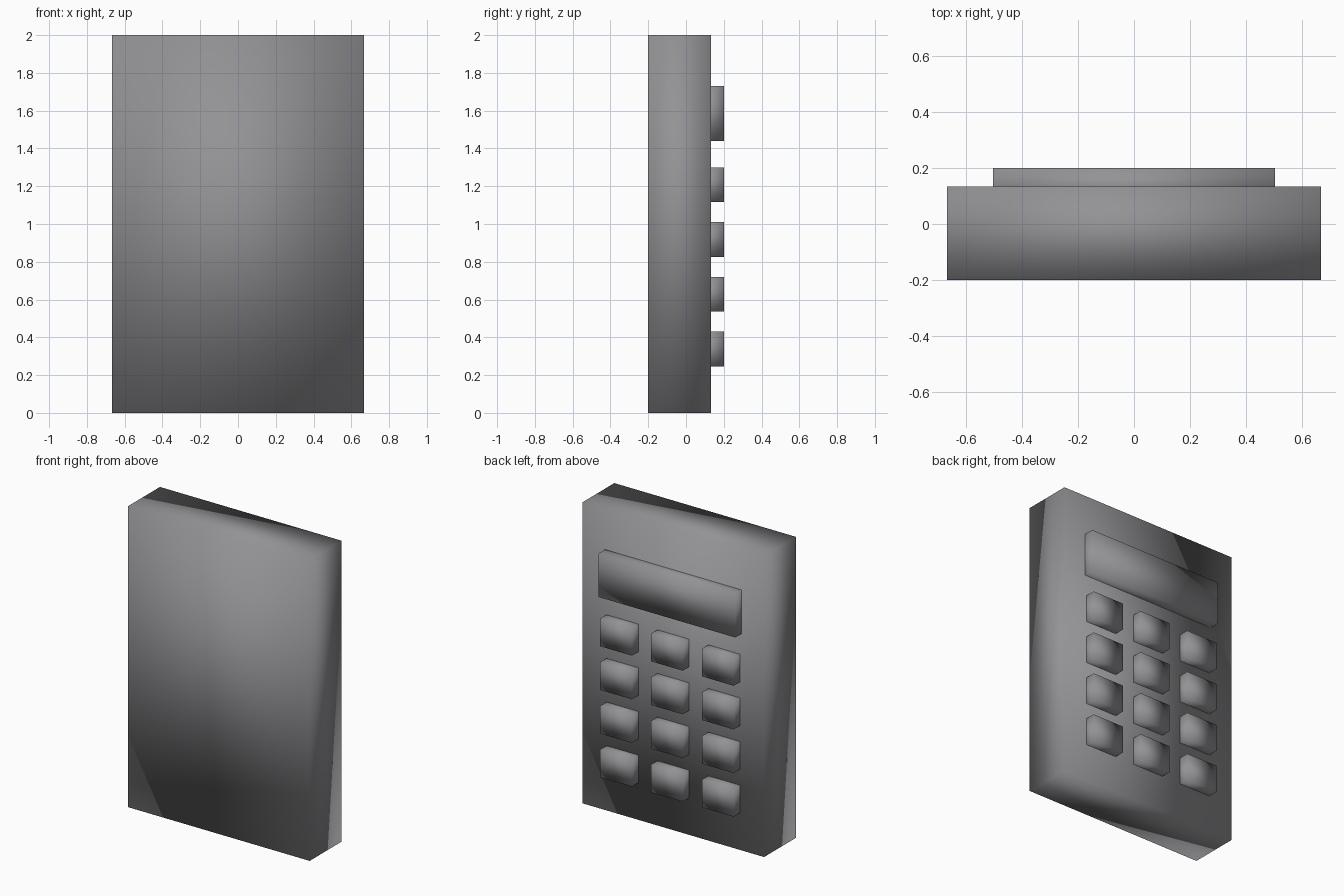
import bpy

if "Cube" in bpy.data.objects:
    bpy.data.objects.remove(bpy.data.objects["Cube"])

# Dark grey plastic
plastic = bpy.data.materials.new("dark_plastic")
plastic.diffuse_color = (0.29, 0.29, 0.305, 1)
plastic.use_nodes = True
plastic.node_tree.nodes["Principled BSDF"].inputs["Base Color"].default_value = plastic.diffuse_color


def box(name, x, y, z):
    """Smooth-shaded box from (min, max) ranges on each axis."""
    ranges = (x, y, z)
    bpy.ops.mesh.primitive_cube_add(size=1, location=[(a + b) / 2 for a, b in ranges])
    obj = bpy.context.object
    obj.name = name
    obj.scale = [b - a for a, b in ranges]
    bpy.ops.object.transform_apply(location=False, rotation=False, scale=True)
    bpy.ops.object.shade_smooth()
    obj.data.materials.append(plastic)
    return obj


# Display and keys are sunk into the casing face at y = 0.133
RAISED = (0.067, 0.2)

# Casing
box("casing", (-0.667, 0.667), (-0.2, 0.133), (0, 2))

# Display
box("display", (-0.502, 0.502), RAISED, (1.44, 1.73))

# Keypad: four rows of three keys
KEY_W, KEY_H = 0.233, 0.184
for row in range(4):
    z = 0.246 + row * 0.29
    for col in range(3):
        x = (col - 1) * 0.374
        box(f"key_{row + 1}_{col + 1}", (x - KEY_W / 2, x + KEY_W / 2), RAISED, (z, z + KEY_H))
